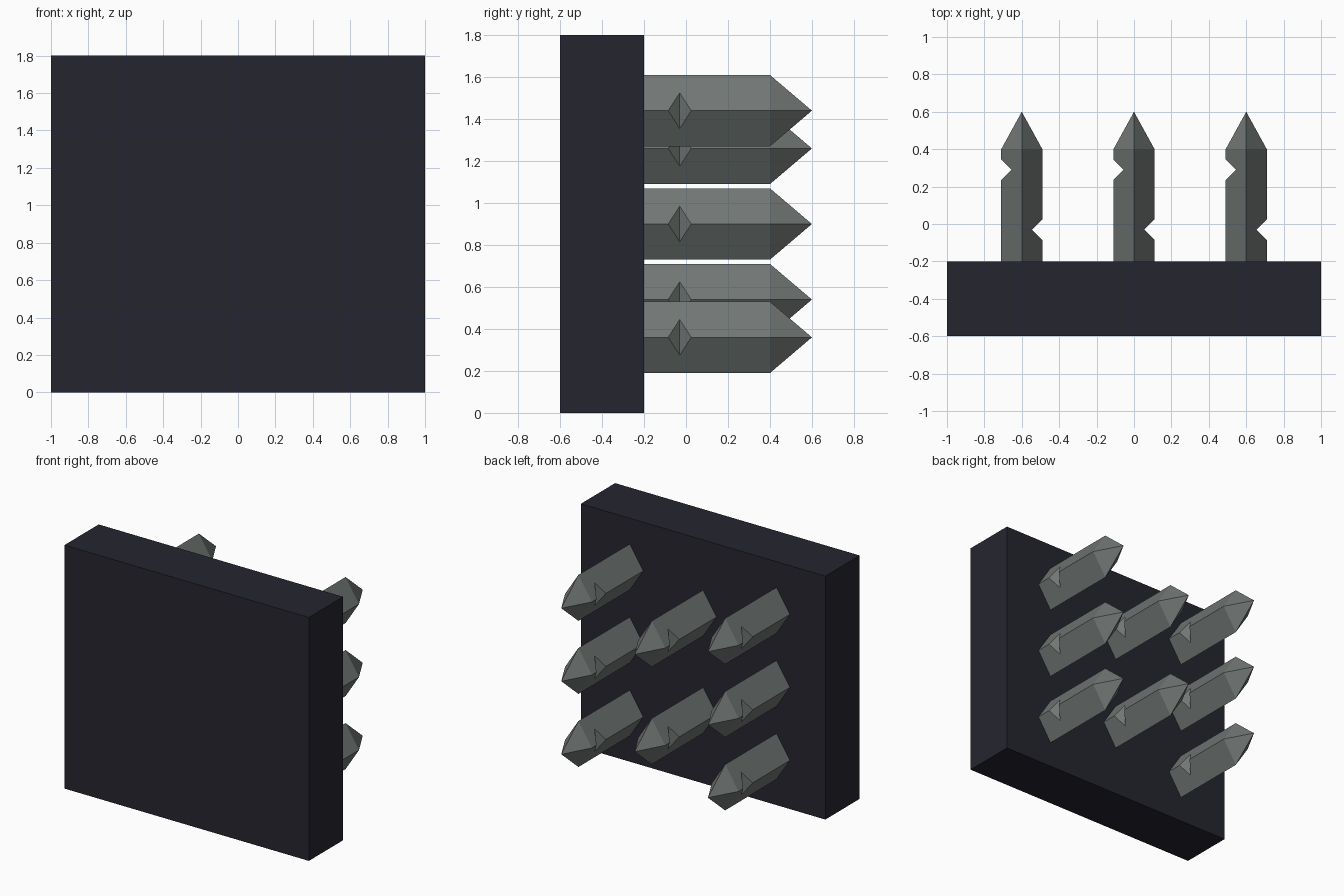
import bpy, bmesh

if "Cube" in bpy.data.objects:
    bpy.data.objects.remove(bpy.data.objects["Cube"])

def material(name, rgb):
    m = bpy.data.materials.new(name)
    m.diffuse_color = (*rgb, 1)
    m.use_nodes = True
    m.node_tree.nodes["Principled BSDF"].inputs["Base Color"].default_value = m.diffuse_color
    return m

dark = material("dark_slate", (0.0185, 0.0185, 0.029))
steel = material("grey_steel", (0.165, 0.185, 0.177))

def add_object(name, mesh, loc=(0, 0, 0)):
    ob = bpy.data.objects.new(name, mesh)
    ob.location = loc
    bpy.context.collection.objects.link(ob)
    return ob

def finish(bm, name, mat):
    bmesh.ops.recalc_face_normals(bm, faces=bm.faces)
    me = bpy.data.meshes.new(name)
    bm.to_mesh(me)
    bm.free()
    me.materials.append(mat)
    return me

# Backing plate
bm = bmesh.new()
bmesh.ops.create_cube(bm, size=1)
bmesh.ops.scale(bm, vec=(2, 0.4, 1.8), verts=bm.verts)
bmesh.ops.translate(bm, vec=(0, -0.4, 0.9), verts=bm.verts)
add_object("backing_plate", finish(bm, "backing_plate", dark))

# Spike: diamond-section bar with a pointed end and a V notch in each side edge
W, H = 0.11, 0.17
BASE, SHOULDER, TIP = -0.21, 0.4, 0.6
NOTCH = 0.055

bm = bmesh.new()
V = bm.verts.new
tip = V((0, TIP, 0))
ridge = {s: (V((0, BASE, s * H)), V((0, SHOULDER, s * H))) for s in (1, -1)}
side_ends = {}
for sx, yc in ((1, -0.03), (-1, 0.29)):
    base, near, far, shoulder = [V((sx * W, y, 0)) for y in
                                 (BASE, yc - NOTCH, yc + NOTCH, SHOULDER)]
    root = {s: V((sx * W / 2, yc, s * H / 2)) for s in (1, -1)}
    side_ends[sx] = base
    for s in (1, -1):
        r0, r1 = ridge[s]
        # long face split at the notch root, then point face
        bm.faces.new((r0, root[s], near, base))
        bm.faces.new((r0, r1, root[s]))
        bm.faces.new((r1, shoulder, far, root[s]))
        bm.faces.new((r1, shoulder, tip))
    # notch walls
    bm.faces.new((near, root[1], root[-1]))
    bm.faces.new((far, root[1], root[-1]))
bm.faces.new((ridge[1][0], side_ends[1], ridge[-1][0], side_ends[-1]))
# merge the coplanar pieces of each long face
bmesh.ops.recalc_face_normals(bm, faces=bm.faces)
bmesh.ops.dissolve_limit(bm, angle_limit=0.01, verts=bm.verts, edges=bm.edges)
spike = finish(bm, "spike", steel)

# Staggered columns of spikes
for col, x, heights in (("left", -0.6, (0.36, 0.9, 1.44)),
                        ("middle", 0, (0.54, 1.26)),
                        ("right", 0.6, (0.36, 0.9, 1.44))):
    for i, z in enumerate(heights, 1):
        add_object(f"spike_{col}_{i}", spike, (x, 0, z))
